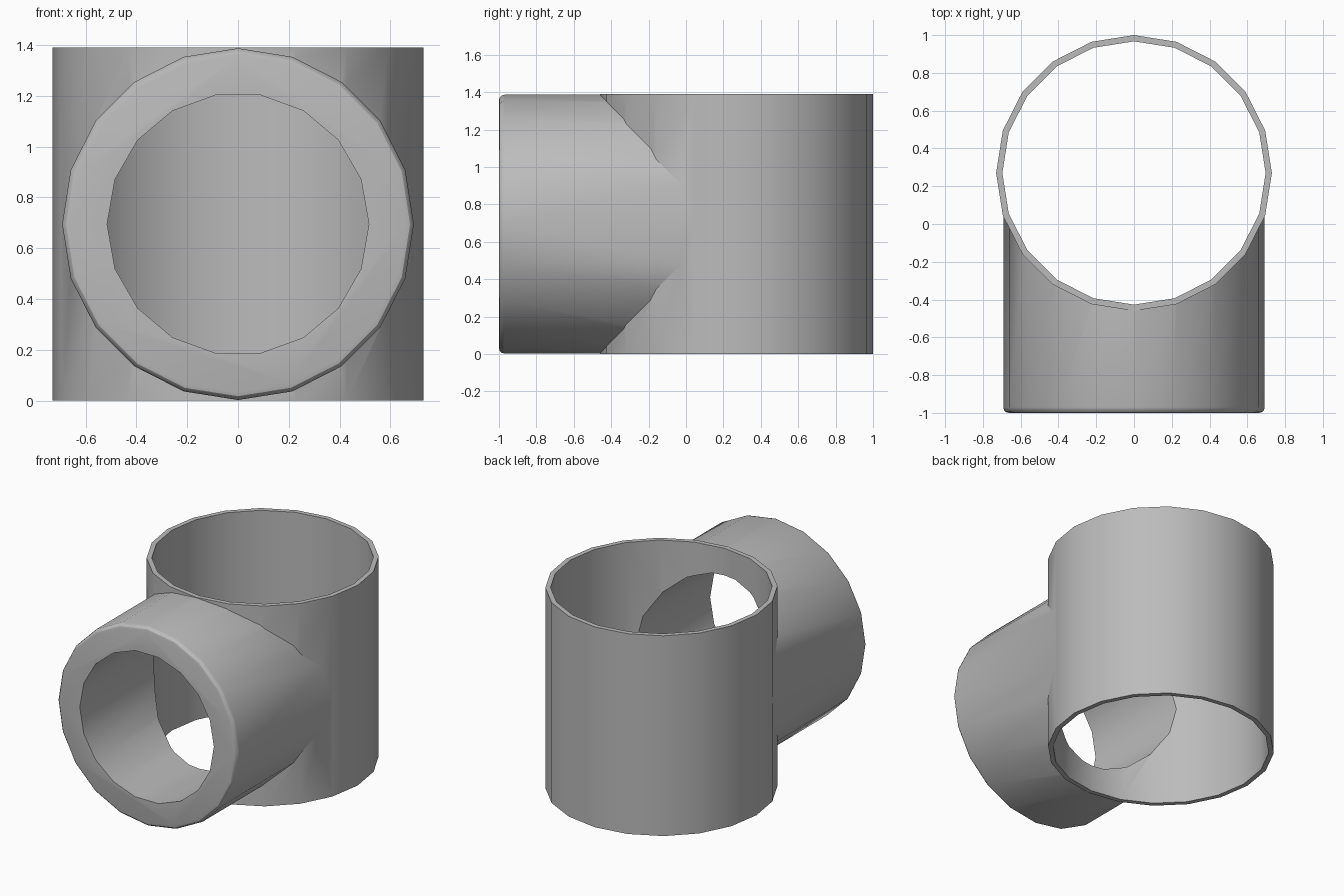
import bpy
import math
from mathutils import Matrix

if "Cube" in bpy.data.objects:
    bpy.data.objects.remove(bpy.data.objects["Cube"], do_unlink=True)

HEIGHT = 1.39
MID = HEIGHT / 2
TUBE_Y = 0.27
UPRIGHT = Matrix.Translation((0, TUBE_Y, 0))
# Local z of the branch runs from the centre towards the front
FORWARD = Matrix.Translation((0, TUBE_Y, MID)) @ Matrix.Rotation(math.pi / 2, 4, "X")

grey = bpy.data.materials.new("plain grey")
grey.use_nodes = True
colour = (0.5, 0.5, 0.5, 1)
grey.diffuse_color = colour
grey.node_tree.nodes["Principled BSDF"].inputs["Base Color"].default_value = colour


def lathe(name, profile, sides, matrix):
    """Closed solid turned around local z from (radius, height) points."""
    verts, faces = [], []
    for r, h in profile:
        for i in range(sides):
            a = math.tau * i / sides
            verts.append(matrix @ Matrix.Rotation(a, 4, "Z") @ Matrix.Translation((r, 0, h)).to_translation())
    for k in range(len(profile) - 1):
        for i in range(sides):
            j = (i + 1) % sides
            a, b = k * sides, (k + 1) * sides
            faces.append((a + i, a + j, b + j, b + i))
    faces.append(tuple(reversed(range(sides))))
    faces.append(tuple(range(len(verts) - sides, len(verts))))
    mesh = bpy.data.meshes.new(name)
    mesh.from_pydata(verts, [], faces)
    mesh.materials.append(grey)
    obj = bpy.data.objects.new(name, mesh)
    bpy.context.collection.objects.link(obj)
    return obj


def combine(target, other, operation):
    """Apply a boolean and remove the helper solid."""
    other.hide_render = True
    mod = target.modifiers.new(operation.lower(), "BOOLEAN")
    mod.operation, mod.solver, mod.object = operation, "EXACT", other
    bpy.ops.object.select_all(action="DESELECT")
    bpy.context.view_layer.objects.active = target
    target.select_set(True)
    bpy.ops.object.modifier_apply(modifier=mod.name)
    bpy.data.objects.remove(other, do_unlink=True)


# Upright tube with a horizontal branch whose front rim is rounded
fitting = lathe("pipe_tee", [(0.73, 0), (0.73, HEIGHT)], 20, UPRIGHT)
R, TIP, ROUND = 0.692, 1.0 + TUBE_Y, 0.03
rim = [(R - ROUND + ROUND * math.cos(t * math.pi / 6),
        TIP - ROUND + ROUND * math.sin(t * math.pi / 6)) for t in range(4)]
branch = lathe("branch", [(R, 0)] + rim, 20, FORWARD)
combine(fitting, branch, "UNION")

# Hollow both pipes
tube_cavity = lathe("tube_cavity", [(0.697, -0.2), (0.697, HEIGHT + 0.2)], 20, UPRIGHT)
combine(fitting, tube_cavity, "DIFFERENCE")
branch_bore = lathe("branch_bore", [(0.515, 0), (0.515, TIP + 0.2)], 18, FORWARD)
combine(fitting, branch_bore, "DIFFERENCE")

bpy.ops.object.shade_smooth_by_angle(angle=math.radians(30))
